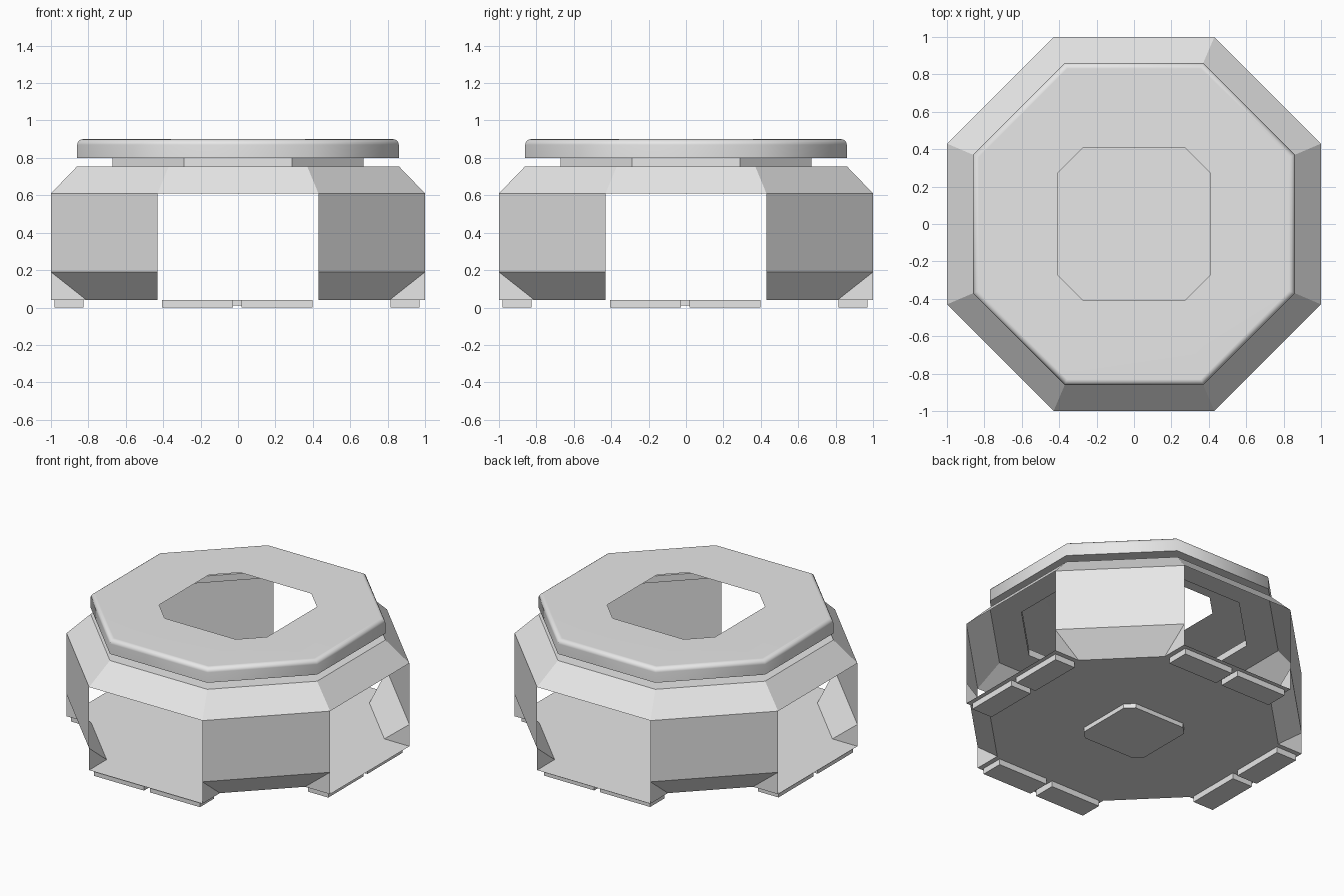
import bpy, bmesh, math

if "Cube" in bpy.data.objects:
    bpy.data.objects.remove(bpy.data.objects["Cube"], do_unlink=True)

GREY = (0.8, 0.8, 0.8, 1.0)
mat = bpy.data.materials.new("light grey")
mat.use_nodes = True
mat.diffuse_color = GREY
mat.node_tree.nodes["Principled BSDF"].inputs["Base Color"].default_value = GREY

SIDES = range(8)
OPEN_SIDES = range(0, 8, 2)      # straight sides
CORNER_SIDES = range(1, 8, 2)    # diagonal sides


def ring(bm, a, b, z):
    """Octagon reaching a on each axis, with straight edges of half length b."""
    pts = [(-b, -a), (b, -a), (a, -b), (a, b), (b, a), (-b, a), (-a, b), (-a, -b)]
    return [bm.verts.new((x, y, z)) for x, y in pts]


def bridge(bm, low, high, sides=SIDES):
    for i in sides:
        j = (i + 1) % 8
        bm.faces.new((low[i], low[j], high[j], high[i]))


def loft(bm, profile, sides=SIDES):
    rings = [ring(bm, *p) for p in profile]
    for low, high in zip(rings, rings[1:]):
        bridge(bm, low, high, sides)
    return rings


def finish(bm, name):
    bmesh.ops.delete(bm, geom=[v for v in bm.verts if not v.link_faces], context='VERTS')
    mesh = bpy.data.meshes.new(name)
    bm.to_mesh(mesh)
    bm.free()
    mesh.materials.append(mat)
    obj = bpy.data.objects.new(name, mesh)
    bpy.context.collection.objects.link(obj)
    return obj


BASE = 0.04
CHAMFER = 0.19
EAVE = 0.61
ROOF = 0.755
LID_LOW, LID_TOP = 0.80, 0.90

# Corner walls with a chamfered foot and its triangular cheeks
bm = bmesh.new()
foot, knee, eave = loft(bm, [(0.81, 0.43, BASE), (1, 0.43, CHAMFER), (1, 0.43, EAVE)],
                        CORNER_SIDES)
for i in SIDES:
    corner = bm.verts.new((knee[i].co.x, knee[i].co.y, BASE))
    bm.faces.new((foot[i], knee[i], corner) if i % 2 else (foot[i], corner, knee[i]))
finish(bm, "corner_walls")

# Floor: octagon with a strip out to each open side
bm = bmesh.new()
inner, outer = loft(bm, [(0.81, 0.43, BASE), (1, 0.43, BASE)], OPEN_SIDES)
bm.faces.new(inner[::-1])
bmesh.ops.recalc_face_normals(bm, faces=bm.faces)
finish(bm, "floor")

# Sloped roof with a flat collar around the neck
bm = bmesh.new()
loft(bm, [(1, 0.43, EAVE), (0.86, 0.37, ROOF), (0.67, 0.29, ROOF)])
finish(bm, "roof")

# Neck between roof and lid
bm = bmesh.new()
loft(bm, [(0.67, 0.29, ROOF), (0.67, 0.29, LID_LOW)])
finish(bm, "neck")

# Lid shell with rounded rim and central opening
R = 0.03
bm = bmesh.new()
profile = [(0.67, 0.29, LID_LOW), (0.86, 0.37, LID_LOW)]
for k in range(5):
    t = k / 4 * math.pi / 2
    inset = R * (1 - math.cos(t))
    profile.append((0.86 - inset, 0.37 - inset * 0.42, LID_TOP - R + R * math.sin(t)))
profile.append((0.41, 0.27, LID_TOP))
loft(bm, profile)
lid = finish(bm, "lid")
bpy.ops.object.select_all(action='DESELECT')
lid.select_set(True)
bpy.context.view_layer.objects.active = lid
bpy.ops.object.shade_smooth_by_angle(angle=math.radians(60))
lid.modifiers.new("weighted_normals", 'WEIGHTED_NORMAL').keep_sharp = True

# Two foot pads under each open side
SHIFT = -0.005
names = ["front", "left", "back", "right"]
for n, side in enumerate(names):
    turn = n * math.pi / 2
    c, s = round(math.cos(turn)), round(math.sin(turn))
    for sign in (-1, 1):
        bm = bmesh.new()
        bmesh.ops.create_cube(bm, size=1)
        for v in bm.verts:
            x = sign * 0.2125 + v.co.x * 0.38
            y = -0.898 + v.co.y * 0.155
            v.co = (c * x - s * y + SHIFT, s * x + c * y + SHIFT, (v.co.z + 0.5) * BASE)
        finish(bm, f"{side}_pad_{'a' if sign < 0 else 'b'}")

# Raised plate in the middle of the underside
bm = bmesh.new()
low, high = loft(bm, [(0.246, 0.192, 0.01), (0.246, 0.192, BASE)])
bm.faces.new(low[::-1])
finish(bm, "underside_plate")
